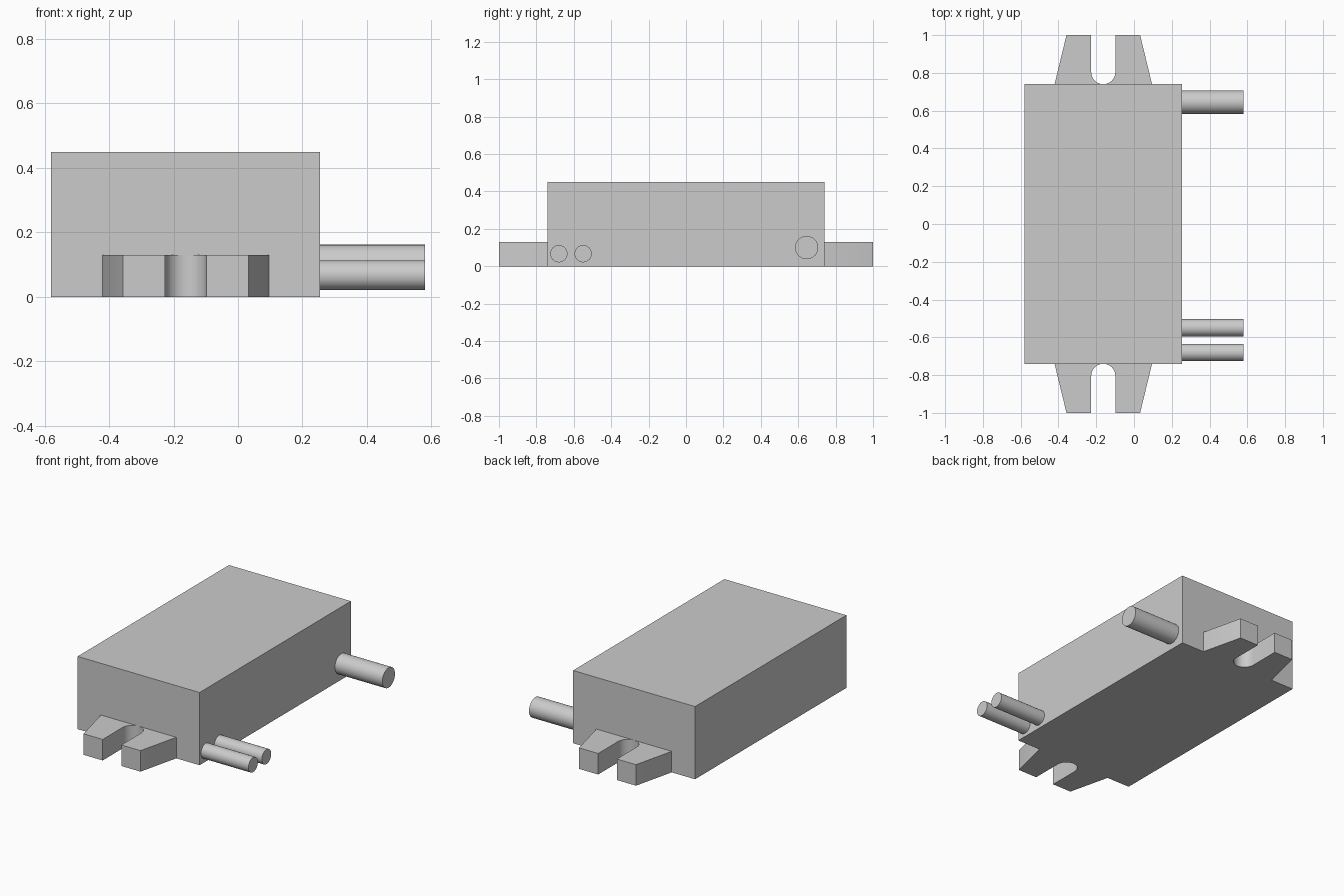
import bpy, bmesh, math
from mathutils import Matrix

cube = bpy.data.objects.get("Cube")
if cube:
    bpy.data.objects.remove(cube, do_unlink=True)

grey = bpy.data.materials.new("light_grey")
grey.use_nodes = True
colour = (0.6, 0.6, 0.6, 1)
grey.diffuse_color = colour
grey.node_tree.nodes["Principled BSDF"].inputs["Base Color"].default_value = colour


def add_object(name, bm, smooth=False):
    bmesh.ops.recalc_face_normals(bm, faces=bm.faces)
    mesh = bpy.data.meshes.new(name)
    bm.to_mesh(mesh)
    bm.free()
    mesh.materials.append(grey)
    obj = bpy.data.objects.new(name, mesh)
    bpy.context.collection.objects.link(obj)
    if smooth:
        bpy.ops.object.select_all(action="DESELECT")
        obj.select_set(True)
        bpy.context.view_layer.objects.active = obj
        bpy.ops.object.shade_smooth_by_angle(angle=math.radians(40))
    return obj


def extrude_outline(name, points, height, smooth=False):
    bm = bmesh.new()
    face = bm.faces.new([bm.verts.new((x, y, 0)) for x, y in points])
    top = bmesh.ops.extrude_face_region(bm, geom=[face])["geom"]
    verts = [v for v in top if isinstance(v, bmesh.types.BMVert)]
    bmesh.ops.translate(bm, verts=verts, vec=(0, 0, height))
    return add_object(name, bm, smooth)


# Main housing
LEFT, RIGHT, END = -0.58, 0.255, 0.74
extrude_outline("housing", [(LEFT, -END), (RIGHT, -END), (RIGHT, END), (LEFT, END)], 0.45)

# Tapered mounting tabs with a round-bottomed slot
CENTRE, SLOT = (LEFT + RIGHT) / 2, 0.064
for name, side in (("front_mounting_tab", -1), ("back_mounting_tab", 1)):
    arc = [(SLOT * math.cos(a), END + SLOT - SLOT * math.sin(a))
           for a in (math.pi * i / 16 for i in range(17))]
    outline = [(-0.258, END - 0.01), (0.258, END - 0.01), (0.258, END), (0.195, 1), (SLOT, 1)]
    outline += arc + [(-SLOT, 1), (-0.195, 1), (-0.258, END)]
    extrude_outline(name, [(CENTRE + x, side * y) for x, y in outline], 0.13, True)


# Cable stubs leaving the left side
def cable(name, y, z, radius):
    start, end = RIGHT - 0.01, 0.58
    bm = bmesh.new()
    place = Matrix.Translation(((start + end) / 2, y, z)) @ Matrix.Rotation(math.pi / 2, 4, "Y")
    bmesh.ops.create_cone(bm, cap_ends=True, segments=32, radius1=radius, radius2=radius,
                          depth=end - start, matrix=place)
    add_object(name, bm, True)


cable("front_thin_cable", -0.68, 0.067, 0.046)
cable("rear_thin_cable", -0.55, 0.067, 0.046)
cable("thick_cable", 0.645, 0.1, 0.062)
